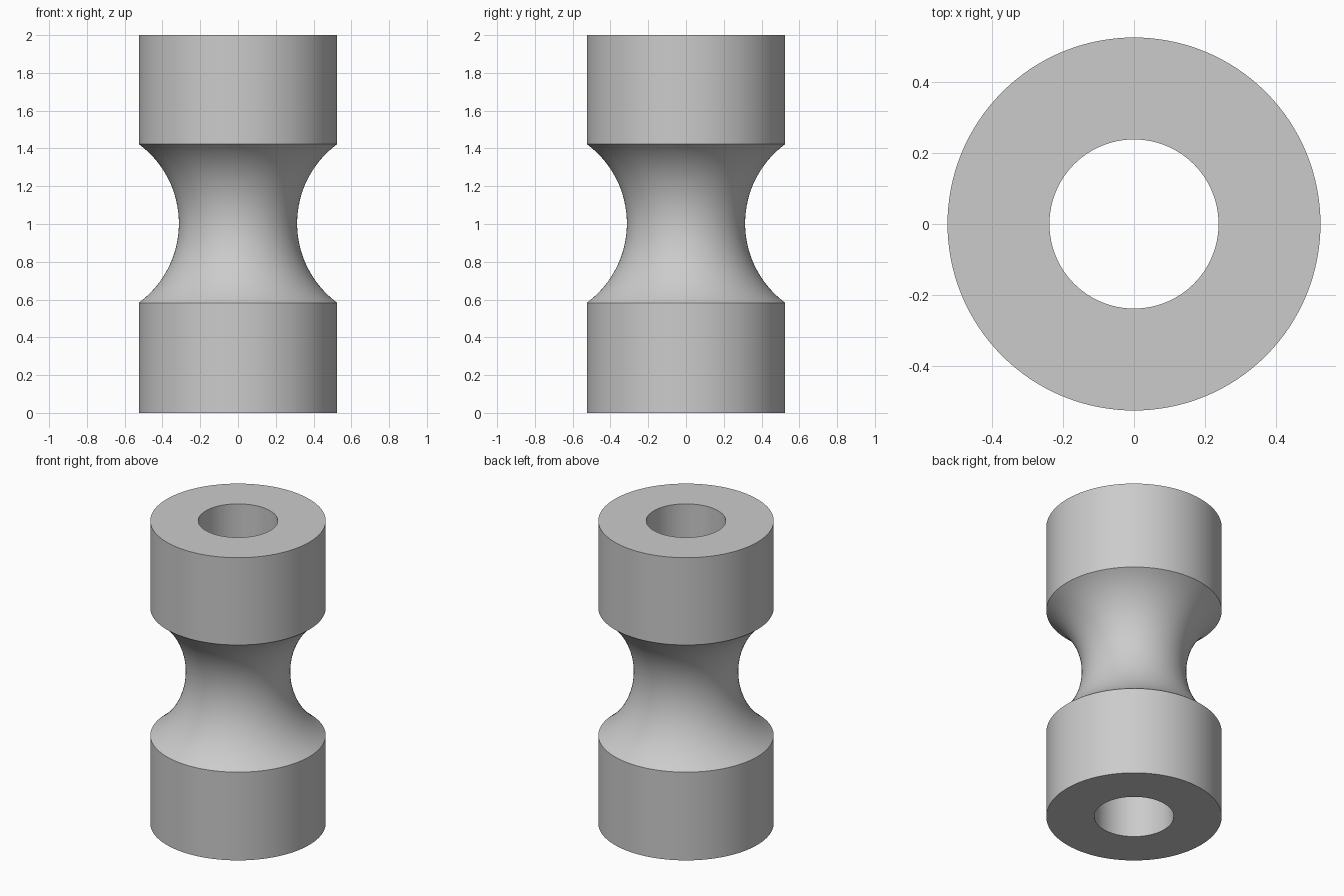
import bpy
import bmesh
import math

cube = bpy.data.objects.get("Cube")
if cube:
    bpy.data.objects.remove(cube, do_unlink=True)

HEIGHT, OUTER, BORE = 2.0, 0.525, 0.238
GROOVE_LOW, GROOVE_HIGH, WAIST = 0.583, 1.423, 0.313
SIDES, ARC_STEPS = 128, 32

# Plain grey material
grey = bpy.data.materials.new("plain_grey")
grey.use_nodes = True
colour = (0.6, 0.6, 0.6, 1)
grey.diffuse_color = colour
grey.node_tree.nodes["Principled BSDF"].inputs["Base Color"].default_value = colour

# Circular arc of the waist groove
half = (GROOVE_HIGH - GROOVE_LOW) / 2
depth = OUTER - WAIST
radius = (half ** 2 + depth ** 2) / (2 * depth)
sweep = math.asin(half / radius)
mid = (GROOVE_LOW + GROOVE_HIGH) / 2
groove = []
for i in range(ARC_STEPS + 1):
    a = sweep * (2 * i / ARC_STEPS - 1)
    groove.append((WAIST + radius * (1 - math.cos(a)), mid + radius * math.sin(a)))

# Closed cross-section: bore, bottom rim, lower drum, groove, upper drum, top rim
profile = [(BORE, 0), (OUTER, 0), *groove, (OUTER, HEIGHT), (BORE, HEIGHT)]

# Lathe the section into a ring
bm = bmesh.new()
rings = []
for s in range(SIDES):
    a = math.tau * s / SIDES
    rings.append([bm.verts.new((r * math.cos(a), r * math.sin(a), z)) for r, z in profile])
for s in range(SIDES):
    here, after = rings[s], rings[(s + 1) % SIDES]
    for i in range(len(profile)):
        j = (i + 1) % len(profile)
        bm.faces.new((here[i], after[i], after[j], here[j]))
bmesh.ops.recalc_face_normals(bm, faces=bm.faces)

mesh = bpy.data.meshes.new("waisted_roller")
bm.to_mesh(mesh)
bm.free()
mesh.materials.append(grey)
roller = bpy.data.objects.new("waisted_roller", mesh)
bpy.context.collection.objects.link(roller)

# Smooth walls with crisp rims
bpy.ops.object.select_all(action="DESELECT")
roller.select_set(True)
bpy.context.view_layer.objects.active = roller
bpy.ops.object.shade_smooth_by_angle(angle=math.radians(30))
